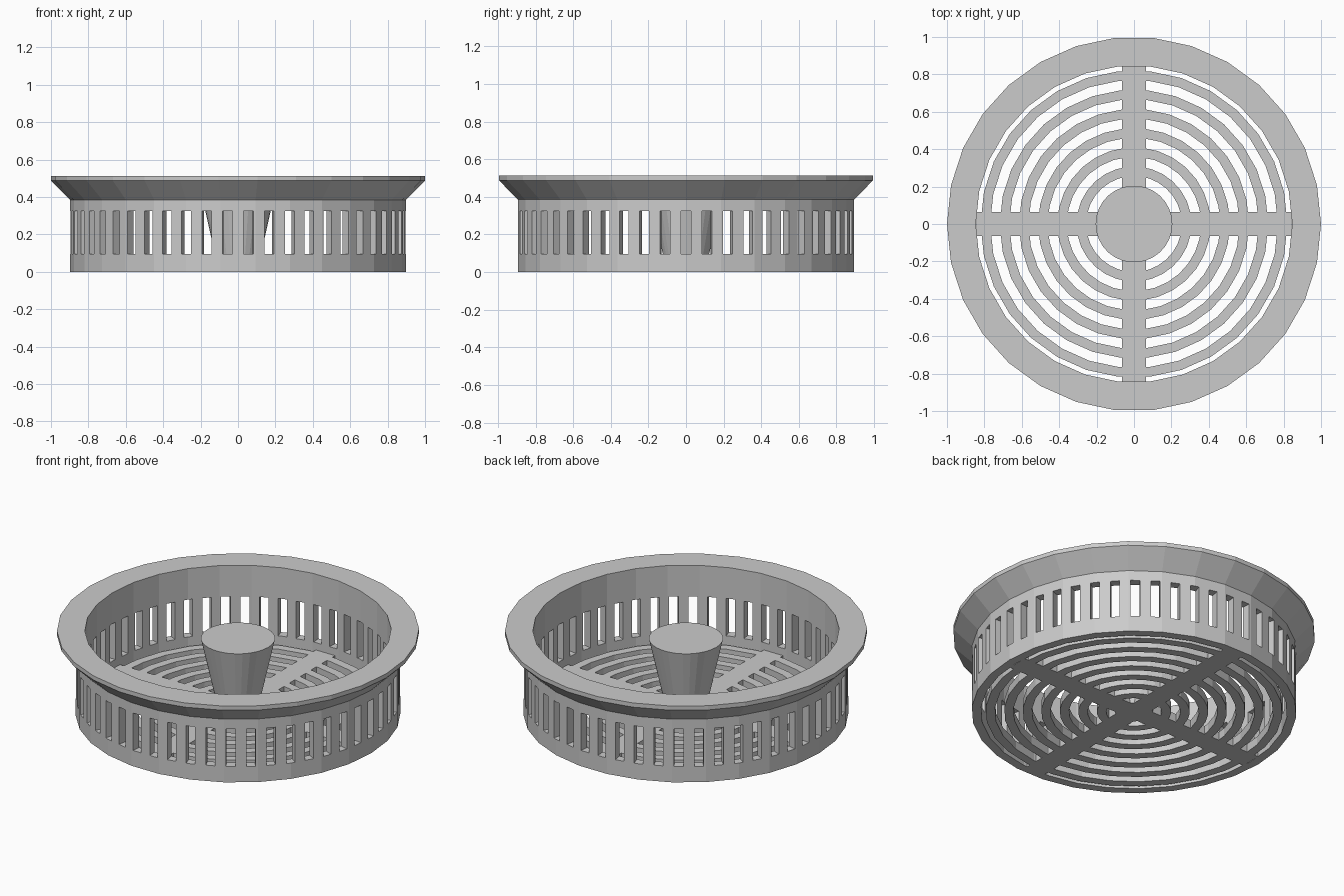
import bpy, bmesh, math
from mathutils import Matrix

cube = bpy.data.objects.get("Cube")
if cube:
    bpy.data.objects.remove(cube, do_unlink=True)

U = 1 / 39          # design unit: the flange radius is 39 units
SIDES = 30
SLOTS = 50
FLOOR = 2 * U       # floor thickness

grey = bpy.data.materials.new("plain_grey")
grey.use_nodes = True
grey.diffuse_color = (0.6, 0.6, 0.6, 1)
grey.node_tree.nodes["Principled BSDF"].inputs["Base Color"].default_value = (0.6, 0.6, 0.6, 1)


def finish(name, bm):
    bmesh.ops.recalc_face_normals(bm, faces=bm.faces[:])
    mesh = bpy.data.meshes.new(name)
    bm.to_mesh(mesh)
    bm.free()
    mesh.materials.append(grey)
    obj = bpy.data.objects.new(name, mesh)
    bpy.context.collection.objects.link(obj)
    return obj


def lathe(bm, profile):
    """Revolve a closed (radius, height) outline around z."""
    rings = []
    for i in range(SIDES):
        a = math.tau * i / SIDES
        rings.append([bm.verts.new((r * math.cos(a), r * math.sin(a), z)) for r, z in profile])
    n = len(profile)
    for i in range(SIDES):
        a, b = rings[i], rings[(i + 1) % SIDES]
        for j in range(n):
            k = (j + 1) % n
            bm.faces.new((a[j], b[j], b[k], a[k]))


def combine(target, other, operation):
    """Apply a boolean and remove the helper."""
    other.hide_render = True
    mod = target.modifiers.new("combine", "BOOLEAN")
    mod.operation = operation
    mod.solver = "EXACT"
    mod.object = other
    bpy.context.view_layer.update()
    graph = bpy.context.evaluated_depsgraph_get()
    mesh = bpy.data.meshes.new_from_object(target.evaluated_get(graph))
    target.modifiers.clear()
    target.data = mesh
    bpy.data.objects.remove(other, do_unlink=True)


# Basket wall with the flared flange
bm = bmesh.new()
outline = [(33, 0), (35, 0), (35, 15), (39, 19), (39, 20), (33, 20)]
lathe(bm, [(r * U, z * U) for r, z in outline])
wall = finish("basket_wall", bm)

# Upright drain slots around the wall
bm = bmesh.new()
for i in range(SLOTS):
    place = (Matrix.Rotation(math.tau * i / SLOTS, 4, "Z")
             @ Matrix.Translation((34 * U, 0, 0.21))
             @ Matrix.Diagonal((6 * U, 2 * U, 0.228, 1)))
    bmesh.ops.create_cube(bm, size=1, matrix=place)
combine(wall, finish("slot_cutter", bm), "DIFFERENCE")

# Concentric floor rings
bm = bmesh.new()
for outer in range(8, 33, 4):
    lo, hi = (outer - 2) * U, outer * U
    lathe(bm, [(lo, 0), (hi, 0), (hi, FLOOR), (lo, FLOOR)])
floor = finish("floor_grate", bm)

# Cross arms joined into the rings
bm = bmesh.new()
h, reach = 2.5 * U, 0.842
corners = []
for q in range(4):
    turn = Matrix.Rotation(math.tau * q / 4, 3, "Z")
    for x, y in ((reach, -h), (reach, h), (h, h)):
        v = bm.verts.new((x, y, 0))
        v.co = turn @ v.co
        corners.append(v)
base = bm.faces.new(corners)
top = bmesh.ops.extrude_face_region(bm, geom=[base])["geom"]
bmesh.ops.translate(bm, vec=(0, 0, FLOOR),
                    verts=[g for g in top if isinstance(g, bmesh.types.BMVert)])
combine(floor, finish("cross_arms", bm), "UNION")

# Tapered grip in the middle, wider at the top
bm = bmesh.new()
bmesh.ops.create_cone(bm, cap_ends=True, segments=SIDES, radius1=4 * U, radius2=8 * U,
                      depth=18 * U,
                      matrix=Matrix.Translation((0, 0, 9 * U)) @ Matrix.Rotation(math.tau / 4, 4, "Z"))
finish("grip_knob", bm)
